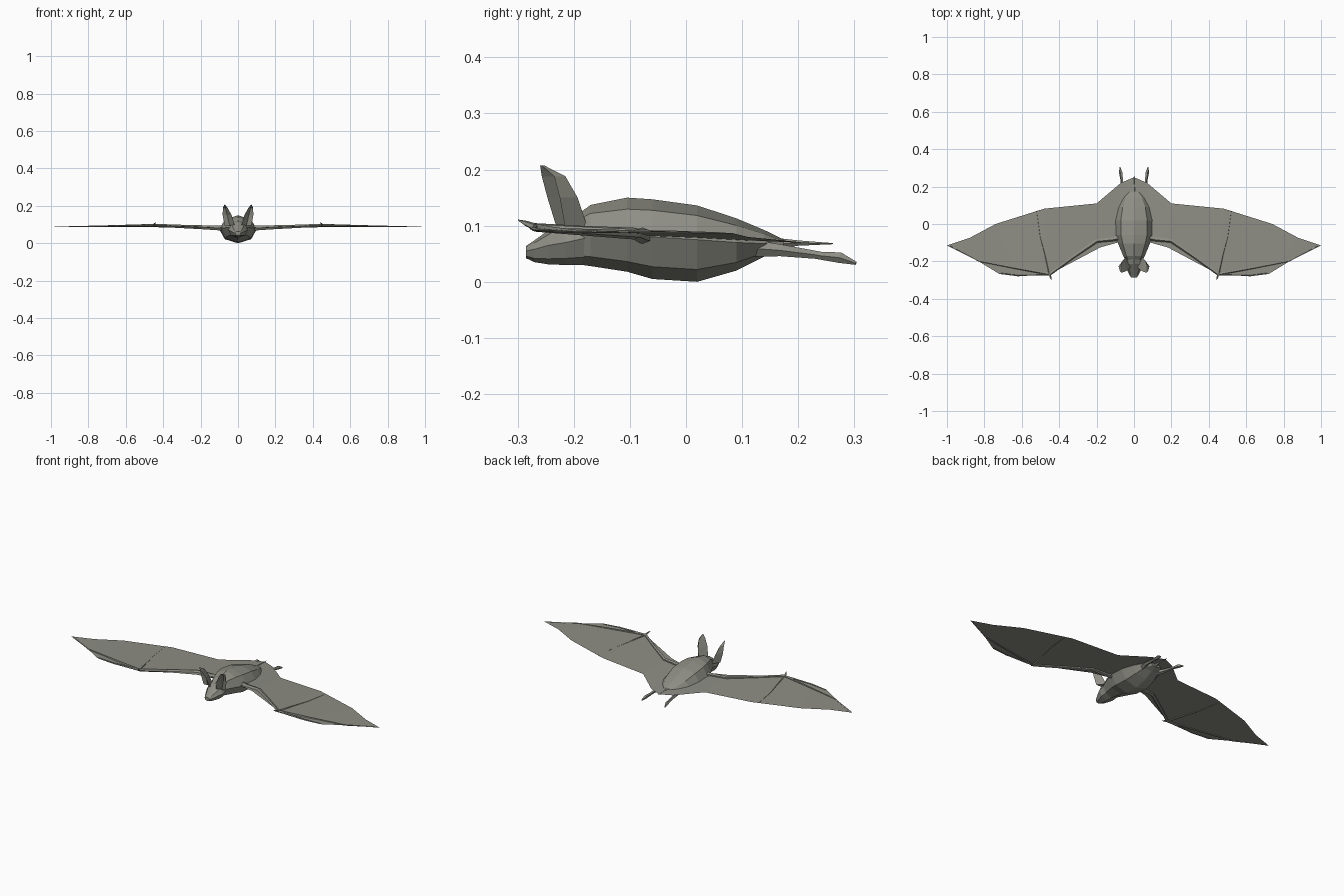
import bpy, bmesh, math
from mathutils import Vector

cube = bpy.data.objects.get("Cube")
if cube:
    bpy.data.objects.remove(cube, do_unlink=True)

fur = bpy.data.materials.new("grey_brown")
fur.use_nodes = True
COLOUR = (0.27, 0.27, 0.235, 1)
fur.diffuse_color = COLOUR
fur.node_tree.nodes["Principled BSDF"].inputs["Base Color"].default_value = COLOUR


def make(name, verts, faces, mirror=False, closed=True):
    bm = bmesh.new()
    vs = [bm.verts.new(v) for v in verts]
    for f in faces:
        bm.faces.new([vs[i] for i in f])
    if closed:
        bmesh.ops.recalc_face_normals(bm, faces=bm.faces)
    mesh = bpy.data.meshes.new(name)
    bm.to_mesh(mesh)
    bm.free()
    mesh.materials.append(fur)
    obj = bpy.data.objects.new(name, mesh)
    bpy.context.collection.objects.link(obj)
    if mirror:
        mod = obj.modifiers.new("Mirror", 'MIRROR')
        mod.use_clip = True
    return obj


def loft(name, rings, mirror=False):
    """Skin a list of equal rings and cap both ends."""
    n = len(rings[0])
    verts = [p for ring in rings for p in ring]
    faces = [(r * n + i, r * n + (i + 1) % n, (r + 1) * n + (i + 1) % n, (r + 1) * n + i)
             for r in range(len(rings) - 1) for i in range(n)]
    faces += [tuple(range(n)), tuple(range(len(verts) - n, len(verts)))]
    return make(name, verts, faces, mirror)


def trunk(name, stations, sides=8):
    """Rings along y from (y, half width, bottom, middle, top)."""
    rings = []
    for y, w, bottom, mid, top in stations:
        ring = []
        for i in range(sides):
            a = math.tau * i / sides
            height = top - mid if math.sin(a) > 0 else mid - bottom
            ring.append((w * math.cos(a), y, mid + height * math.sin(a)))
        rings.append(ring)
    return loft(name, rings)


def bone(name, path, radii, mirror=True, sides=5):
    """Tapered tube through the path points."""
    pts = [Vector(p) for p in path]
    rings = []
    for i, p in enumerate(pts):
        t = (pts[min(i + 1, len(pts) - 1)] - pts[max(i - 1, 0)]).normalized()
        side = t.cross(Vector((0, 0, 1))).normalized()
        up = side.cross(t)
        rings.append([p + radii[i] * (side * math.cos(a) + up * math.sin(a))
                      for a in (math.tau * k / sides for k in range(sides))])
    return loft(name, rings, mirror)


# Body and head
trunk("body", [
    (-0.20, .042, .032, .085, .115), (-0.17, .058, .028, .085, .137),
    (-0.105, .085, .018, .08, .150), (-0.06, .098, .005, .08, .147),
    (0.02, .10, 0, .075, .136), (0.09, .085, .02, .07, .113),
    (0.14, .06, .045, .068, .092), (0.175, .03, .055, .066, .075)])
trunk("head", [
    (-0.285, .016, .042, .055, .064), (-0.27, .026, .035, .058, .074),
    (-0.245, .038, .031, .065, .092), (-0.215, .052, .03, .07, .115),
    (-0.17, .05, .03, .08, .13)])

# Cupped ears: inner rim, back ridge, outer rim, hollow
ear_levels = [
    (.095, [(.018, -.23), (.04, -.175), (.072, -.215), (.045, -.213)]),
    (.15, [(.034, -.247), (.058, -.193), (.082, -.225), (.058, -.219)]),
    (.188, [(.055, -.257), (.068, -.215), (.081, -.235), (.067, -.231)]),
    (.207, [(.069, -.26), (.071, -.252), (.073, -.256), (.071, -.257)])]
loft("ear", [[(x, y, z) for x, y in ring] for z, ring in ear_levels], True)

# Wing membrane: leading and trailing edges joined by strips
WRIST = (.45, -.268, .097)
front = [(0, -.08, .085), (.09, -.10, .083), (.18, -.125, .087), WRIST,
         (.62, -.28, .094), (.72, -.267, .092), (.83, -.20, .09), (1, -.115, .088)]
back = [(0, .25, .068), (.07, .22, .069), (.2, .11, .08), (.48, .082, .087),
        (.74, 0, .089), (.88, -.075, .089)]
F = len(front)
strips = [(i, i + 1, F + i + 1, F + i) for i in range(5)]
strips += [(5, 6, F + 5), (6, 7, F + 5)]
make("wing_membrane", front + back, strips, True, closed=False)

# Arm, thumb and finger bones
bone("arm", [(.05, -.065, .082), (.11, -.08, .082), (.20, -.09, .086), (.33, -.18, .091), WRIST],
     [.018, .013, .011, .009, .008])
bone("thumb", [WRIST, (.447, -.285, .104), (.44, -.299, .11)], [.007, .005, .001])
bone("leading_finger", [WRIST, (.62, -.272, .094), (.72, -.26, .092)], [.006, .004, .002])
bone("long_finger", [WRIST, (.64, -.234, .093), (.83, -.198, .09), (.98, -.118, .088)],
     [.007, .005, .003, .001])
bone("rear_finger", [WRIST, (.475, -.16, .093), (.50, -.07, .09), (.52, .07, .087)],
     [.006, .004, .003, .001])

# Legs, feet and tail
bone("leg", [(.04, .12, .06), (.06, .17, .056), (.065, .24, .047)], [.016, .011, .007])
bone("foot", [(.065, .235, .047), (.07, .275, .043), (.075, .303, .033)], [.007, .01, .003])
bone("tail", [(0, .15, .068), (0, .20, .069), (0, .262, .068)], [.012, .005, .001], mirror=False)
